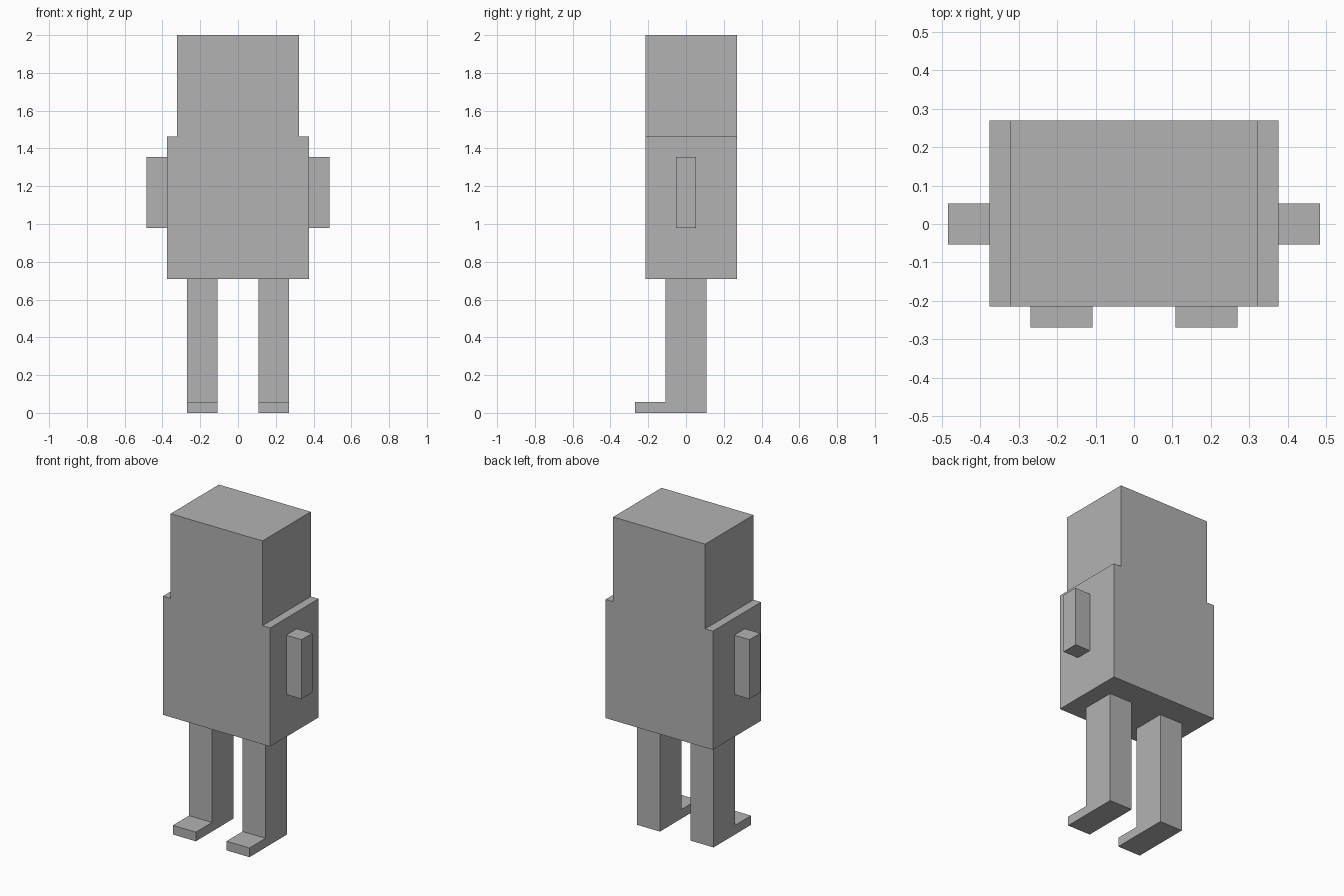
import bpy
import bmesh
from mathutils import Vector

cube = bpy.data.objects.get("Cube")
if cube:
    bpy.data.objects.remove(cube, do_unlink=True)

# One plain grey for the whole figure
GREY = (0.448, 0.448, 0.448, 1.0)
grey = bpy.data.materials.new("plain grey")
grey.use_nodes = True
grey.diffuse_color = GREY
grey.node_tree.nodes["Principled BSDF"].inputs["Base Color"].default_value = GREY

U = 2 / 37.2      # size of one block unit
HIP = 13.2 * U    # underside of the body
NECK = HIP + 14 * U


def box(name, low, high):
    """Add a flat-faced box spanning two opposite corners."""
    low, high = Vector(low), Vector(high)
    bm = bmesh.new()
    bmesh.ops.create_cube(bm, size=1)
    bmesh.ops.scale(bm, vec=high - low, verts=bm.verts)
    bmesh.ops.translate(bm, vec=(low + high) / 2, verts=bm.verts)
    mesh = bpy.data.meshes.new(name)
    bm.to_mesh(mesh)
    bm.free()
    mesh.materials.append(grey)
    obj = bpy.data.objects.new(name, mesh)
    bpy.context.collection.objects.link(obj)
    return obj


def side_box(name, side, inner, outer, y, z):
    """Add a box on one side, between two distances from the middle."""
    x = sorted((side * inner, side * outer))
    return box(name, (x[0], y[0], z[0]), (x[1], y[1], z[1]))


# Body and head share the same depth
box("body", (-7 * U, -4 * U, HIP), (7 * U, 5 * U, NECK))
box("head", (-6 * U, -4 * U, NECK), (6 * U, 5 * U, 2))

# Arms, legs and feet on both sides
for label, side in (("left", 1), ("right", -1)):
    side_box(label + "_arm", side, 7 * U, 9 * U, (-U, U), (NECK - 9 * U, NECK - 2 * U))
    side_box(label + "_leg", side, 2 * U, 5 * U, (-2 * U, 2 * U), (0, HIP))
    side_box(label + "_foot", side, 2 * U, 5 * U, (-5 * U, -2 * U), (0, 1.08 * U))
